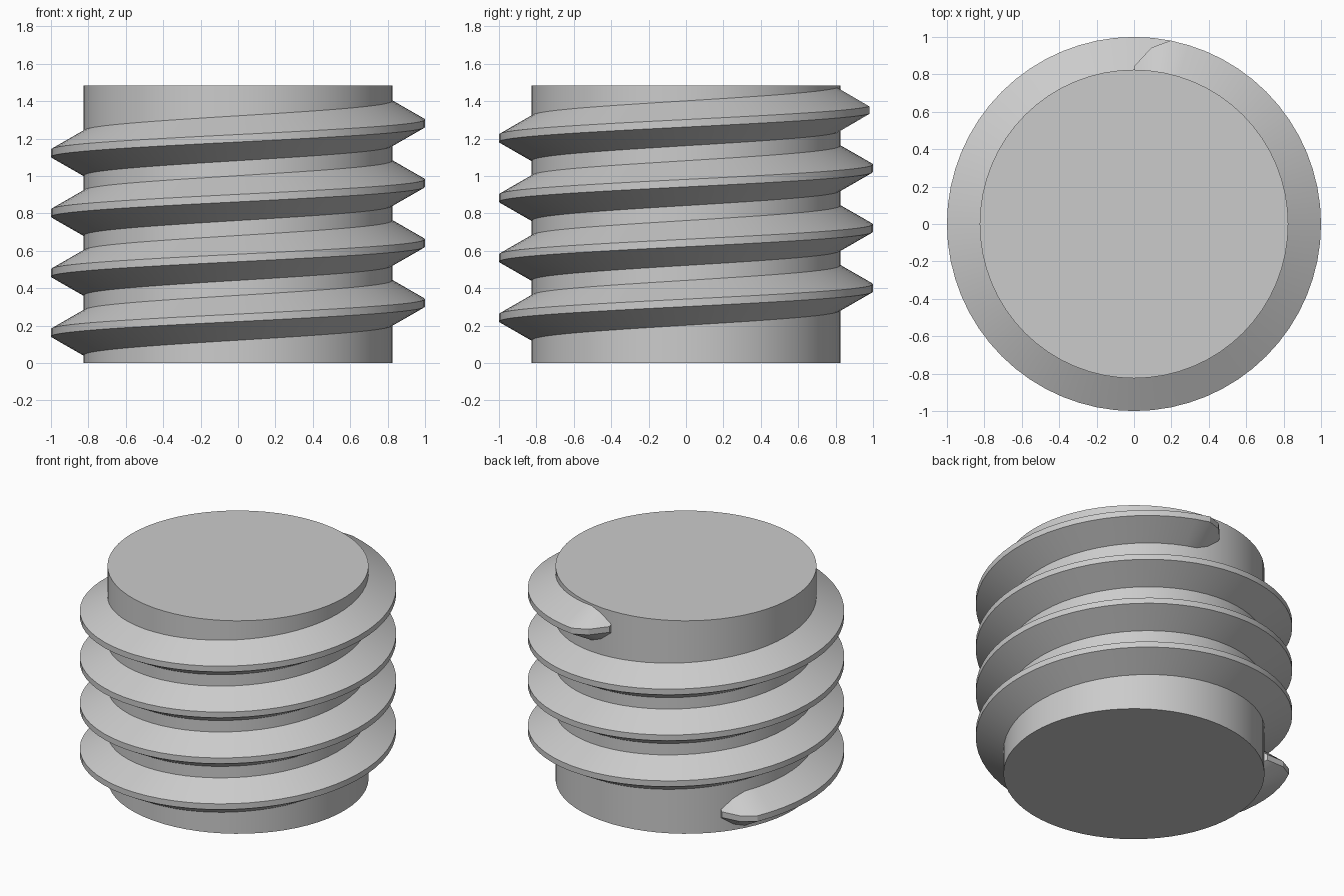
import bpy
import bmesh
from math import cos, sin, radians

if "Cube" in bpy.data.objects:
    bpy.data.objects.remove(bpy.data.objects["Cube"], do_unlink=True)

CORE_R, CREST_R, HEIGHT = 0.825, 1.0, 1.485
SIDES = 64
STEP = 360 / SIDES
PITCH = 0.32
START_TURN, STEPS = 25, 247      # thread start (in steps) and length
Z_AT_LEFT = 0.162                # thread centre height at 180 degrees
CREST_HALF, ROOT_HALF = 0.02, 0.12
TAPER = (0.1, 0.7)               # run-out at both thread ends

grey = bpy.data.materials.new("plain_grey")
grey.use_nodes = True
colour = (0.6, 0.6, 0.6, 1)
grey.diffuse_color = colour
grey.node_tree.nodes["Principled BSDF"].inputs["Base Color"].default_value = colour


def finish(name, bm):
    """Turn a bmesh into a smooth shaded grey object."""
    mesh = bpy.data.meshes.new(name)
    bm.to_mesh(mesh)
    bm.free()
    mesh.materials.append(grey)
    obj = bpy.data.objects.new(name, mesh)
    bpy.context.collection.objects.link(obj)
    bpy.ops.object.select_all(action="DESELECT")
    obj.select_set(True)
    bpy.context.view_layer.objects.active = obj
    bpy.ops.object.shade_smooth_by_angle(angle=radians(25))
    return obj


# Cylindrical core
bm = bmesh.new()
bmesh.ops.create_cone(bm, cap_ends=True, segments=SIDES, radius1=CORE_R,
                      radius2=CORE_R, depth=HEIGHT)
bmesh.ops.translate(bm, verts=bm.verts, vec=(0, 0, HEIGHT / 2))
finish("core", bm)

# Helical thread: a trapezoid swept up the core, shrinking at both ends
bm = bmesh.new()
rings = []
for i in range(STEPS + 1):
    degrees = (START_TURN + i) * STEP
    from_end = min(i, STEPS - i)
    grow = TAPER[from_end] if from_end < len(TAPER) else 1
    z = Z_AT_LEFT + PITCH * (degrees - 180) / 360
    crest = CORE_R + (CREST_R - CORE_R) * grow
    half = CREST_HALF + (ROOT_HALF - CREST_HALF) * grow
    profile = ((CORE_R, -half), (crest, -CREST_HALF),
               (crest, CREST_HALF), (CORE_R, half))
    a = radians(degrees)
    rings.append([bm.verts.new((r * cos(a), r * sin(a), z + dz))
                  for r, dz in profile])
for low, high in zip(rings, rings[1:]):
    for k in range(3):
        bm.faces.new((low[k], high[k], high[k + 1], low[k + 1]))
bm.faces.new(rings[0])
bm.faces.new(rings[-1][::-1])
finish("thread", bm)
